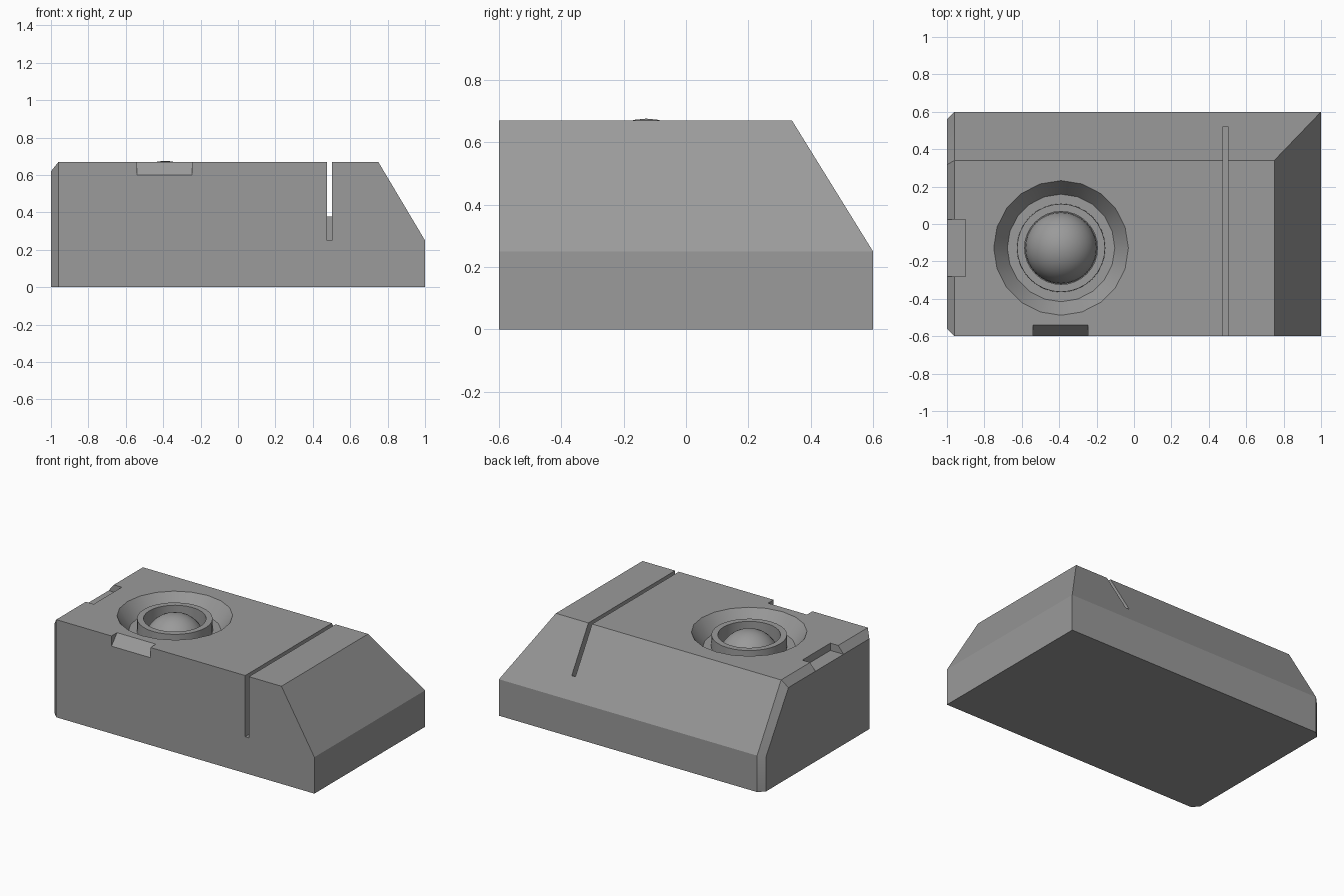
import bpy, bmesh
from math import sin, cos, tau, radians

if "Cube" in bpy.data.objects:
    bpy.data.objects.remove(bpy.data.objects["Cube"])

CX, CY = -0.39, -0.128   # lens centre on the top face
TOP = 0.67

grey = bpy.data.materials.new("dark_grey")
grey.diffuse_color = (0.325, 0.325, 0.325, 1)
grey.use_nodes = True
grey.node_tree.nodes["Principled BSDF"].inputs["Base Color"].default_value = grey.diffuse_color


def hull(name, pts):
    """Convex solid around the given points."""
    bm = bmesh.new()
    for p in pts:
        bm.verts.new(p)
    bmesh.ops.convex_hull(bm, input=bm.verts[:])
    bmesh.ops.dissolve_limit(bm, angle_limit=0.01, verts=bm.verts[:], edges=bm.edges[:])
    bmesh.ops.recalc_face_normals(bm, faces=bm.faces[:])
    return finish(name, bm)


def finish(name, bm):
    me = bpy.data.meshes.new(name)
    bm.to_mesh(me)
    bm.free()
    me.materials.append(grey)
    ob = bpy.data.objects.new(name, me)
    bpy.context.collection.objects.link(ob)
    return ob


def circle(r, z, n):
    return [(CX + r * cos(tau * i / n), CY + r * sin(tau * i / n), z) for i in range(n)]


def box(x0, x1, y0, y1, z0, z1):
    return [(x, y, z) for x in (x0, x1) for y in (y0, y1) for z in (z0, z1)]


def cut(target, cutter):
    m = target.modifiers.new(cutter.name, 'BOOLEAN')
    m.operation = 'DIFFERENCE'
    m.solver = 'EXACT'
    m.object = cutter
    cutter.hide_render = True
    cutter.display_type = 'WIRE'
    cutter.hide_set(True)


def smooth(ob):
    """Apply modifiers, then smooth all but the sharp edges."""
    bpy.ops.object.select_all(action='DESELECT')
    ob.select_set(True)
    bpy.context.view_layer.objects.active = ob
    for m in list(ob.modifiers):
        bpy.ops.object.modifier_apply(modifier=m.name)
    bpy.ops.object.shade_smooth_by_angle(angle=radians(25))


# Body: section with sloped back, sloped right end, bevelled left end
left_end = [(-0.56, 0), (0.56, 0), (0.56, 0.237), (0.317, 0.62), (-0.56, 0.62)]
section = [(-0.6, 0), (0.6, 0), (0.6, 0.25), (0.34, TOP), (-0.6, TOP)]
body = hull("body",
            [(-1, y, z) for y, z in left_end] +
            [(-0.96, y, z) for y, z in section] +
            [(0.75, 0.34, TOP), (0.75, -0.6, TOP)] +
            [(1, y, z) for y in (-0.6, 0.6) for z in (0, 0.25)])

# Narrow slot across the body
cut(body, hull("slot_cutter", box(0.475, 0.503, -0.7, 0.521, 0.25, 0.8)))

# Sloped notch in the front edge
cut(body, hull("front_notch_cutter",
               [(x, y, z) for x in (-0.54, -0.245)
                for y, z in ((-0.66, 0.53), (-0.48, 0.74), (-0.66, 0.74))]))

# Notch in the left edge
cut(body, hull("left_notch_cutter", box(-1.1, -0.9, -0.28, 0.025, 0.62, 0.8)))

# Flared recess and the well under the lens
FLOOR = 0.57
k = (0.36 - 0.2875) / (TOP - FLOOR)
cut(body, hull("recess_cutter",
               circle(0.2875, FLOOR, 20) + circle(0.36 + 0.05 * k, TOP + 0.05, 20)))
cut(body, hull("well_cutter", circle(0.2, 0.485, 32) + circle(0.2, 0.6, 32)))
smooth(body)

# Raised ring around the lens
n = 32
bm = bmesh.new()
loops = [[bm.verts.new(p) for p in circle(r, z, n)]
         for r, z in ((0.237, 0.55), (0.235, 0.65), (0.195, 0.65), (0.195, 0.55))]
for a, b in zip(loops, loops[1:] + loops[:1]):
    for i in range(n):
        j = (i + 1) % n
        bm.faces.new((a[i], a[j], b[j], b[i]))
bmesh.ops.recalc_face_normals(bm, faces=bm.faces[:])
smooth(finish("lens_ring", bm))

# Domed lens: upper half of a sphere
bm = bmesh.new()
bmesh.ops.create_uvsphere(bm, u_segments=32, v_segments=16, radius=0.192)
bmesh.ops.bisect_plane(bm, geom=bm.verts[:] + bm.edges[:] + bm.faces[:],
                       plane_co=(0, 0, -0.01), plane_no=(0, 0, 1), clear_inner=True)
bmesh.ops.translate(bm, verts=bm.verts[:], vec=(CX, CY, 0.484))
smooth(finish("lens", bm))
